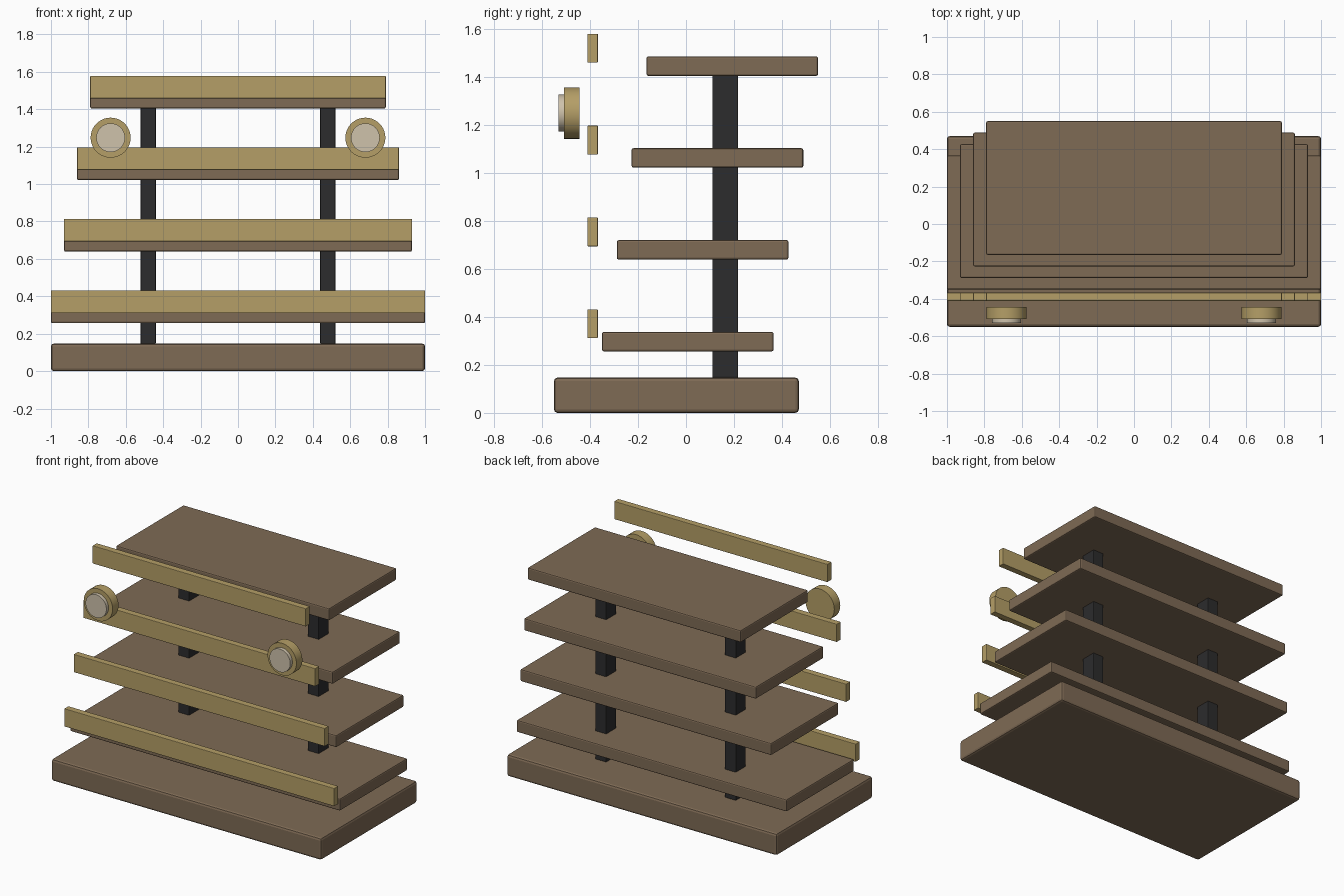
import bpy, math

if "Cube" in bpy.data.objects:
    bpy.data.objects.remove(bpy.data.objects["Cube"])


def material(name, rgb):
    m = bpy.data.materials.new(name)
    m.diffuse_color = (*rgb, 1.0)
    m.use_nodes = True
    m.node_tree.nodes["Principled BSDF"].inputs["Base Color"].default_value = m.diffuse_color
    return m


BROWN = material("brown_wood", (0.21, 0.145, 0.09))
GOLD = material("brass", (0.46, 0.345, 0.135))
BLACK = material("black_metal", (0.025, 0.025, 0.026))
CREAM = material("pale_lens", (0.62, 0.54, 0.41))


def finish(ob, name, mat, bevel):
    ob.name = name
    ob.data.materials.append(mat)
    if bevel:
        b = ob.modifiers.new("bevel", 'BEVEL')
        b.width = bevel
        b.segments = 2
        b.limit_method = 'ANGLE'


def box(name, mat, x, y, z, bevel):
    """Box from (min, max) ranges on each axis."""
    bpy.ops.mesh.primitive_cube_add(size=1, location=[(r[0] + r[1]) / 2 for r in (x, y, z)])
    ob = bpy.context.object
    ob.scale = [r[1] - r[0] for r in (x, y, z)]
    bpy.ops.object.transform_apply(location=False, rotation=False, scale=True)
    finish(ob, name, mat, bevel)


def disc(name, mat, x, z, radius, y0, y1):
    """Cylinder lying along y."""
    bpy.ops.mesh.primitive_cylinder_add(vertices=40, radius=radius, depth=y1 - y0,
                                        location=(x, (y0 + y1) / 2, z),
                                        rotation=(math.pi / 2, 0, 0))
    ob = bpy.context.object
    bpy.ops.object.shade_smooth_by_angle(angle=math.radians(30))
    finish(ob, name, mat, 0)


# base plinth
box("base", BROWN, (-1, 1), (-0.55, 0.47), (0.0, 0.147), 0.015)

# stepped shelves, each with a floating front rail
for i in range(4):
    w = 1.0 - 0.07 * i
    z = 0.256 + 0.3825 * i
    y = -0.35 + 0.0617 * i
    box(f"shelf_{i + 1}", BROWN, (-w, w), (y, y + 0.715), (z, z + 0.081), 0.008)
    box(f"front_rail_{i + 1}", GOLD, (-w, w), (-0.411, -0.367), (z + 0.055, z + 0.175), 0.003)

# posts and round lamps on both sides
for s, side in ((-1, "left"), (1, "right")):
    cx = 0.48 * s
    box(f"post_{side}", BLACK, (cx - 0.041, cx + 0.041), (0.11, 0.217), (0.147, 1.41), 0.004)
    disc(f"lamp_housing_{side}", GOLD, 0.681 * s, 1.248, 0.107, -0.507, -0.444)
    disc(f"lamp_lens_{side}", CREAM, 0.681 * s, 1.248, 0.077, -0.53, -0.50)
